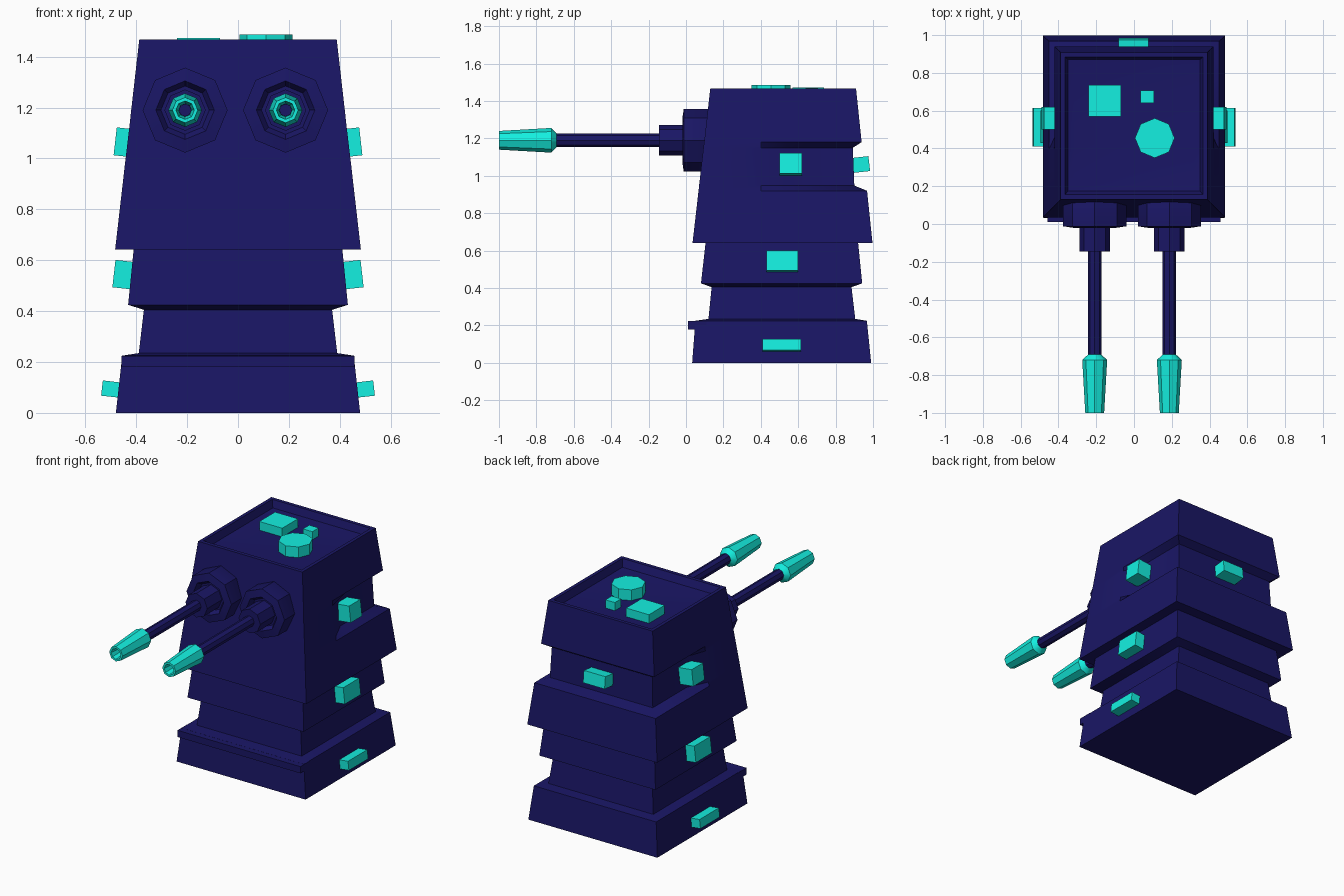
import bpy, bmesh, math
from mathutils import Matrix

if "Cube" in bpy.data.objects:
    bpy.data.objects.remove(bpy.data.objects["Cube"])


def material(name, color):
    m = bpy.data.materials.new(name)
    m.diffuse_color = color
    m.use_nodes = True
    m.node_tree.nodes["Principled BSDF"].inputs["Base Color"].default_value = m.diffuse_color
    return m


NAVY = material("navy_paint", (0.01, 0.008, 0.13, 1))
CYAN = material("cyan_glow", (0.007, 0.87, 0.75, 1))


def finish(name, bm, mat, smooth=True):
    bmesh.ops.recalc_face_normals(bm, faces=bm.faces)
    me = bpy.data.meshes.new(name)
    bm.to_mesh(me)
    bm.free()
    me.materials.append(mat)
    ob = bpy.data.objects.new(name, me)
    bpy.context.collection.objects.link(ob)
    if smooth:
        bpy.ops.object.select_all(action='DESELECT')
        ob.select_set(True)
        bpy.context.view_layer.objects.active = ob
        bpy.ops.object.shade_smooth_by_angle(angle=math.radians(35))
    return ob


def skin(name, rings, mat, caps=True):
    """Bridge a list of equal-length point rings."""
    bm = bmesh.new()
    vs = [[bm.verts.new(p) for p in r] for r in rings]
    n = len(vs[0])
    for a, b in zip(vs, vs[1:]):
        for i in range(n):
            j = (i + 1) % n
            bm.faces.new((a[i], a[j], b[j], b[i]))
    if caps:
        bm.faces.new(vs[0])
        bm.faces.new(vs[-1])
    return finish(name, bm, mat)


def rect(z, w, y0, y1):
    return [(-w, y0, z), (w, y0, z), (w, y1, z), (-w, y1, z)]


def head_ring(z, w, y0, y1, d=0.0):
    # d pushes the rear half inwards, fading out along the sides
    half = [(w, y0, z), (w, 0.40, z), (w - d, 0.54, z), (w - d, y1 - d, z)]
    return half + [(-x, y, zz) for x, y, zz in reversed(half)]


def box(name, center, size, mat, rot=None):
    bm = bmesh.new()
    m = Matrix.Translation(center) @ (rot or Matrix()) @ Matrix.Diagonal((*size, 1))
    bmesh.ops.create_cube(bm, size=1, matrix=m)
    return finish(name, bm, mat, smooth=False)


def lathe_y(name, x, z, profile, mat, n=8):
    rings = [[(x + r * math.cos(math.tau * i / n), y, z + r * math.sin(math.tau * i / n))
              for i in range(n)] for r, y in profile]
    return skin(name, rings, mat)


# Stepped lower body
skin("lower_body", [
    rect(0, 0.48, 0.033, 0.99), rect(0.225, 0.455, 0.05, 0.967),
    rect(0.235, 0.39, 0.12, 0.905), rect(0.405, 0.37, 0.137, 0.885),
    rect(0.425, 0.432, 0.08, 0.942), rect(0.645, 0.41, 0.105, 0.92)], NAVY)
box("front_base_lip", (0, 0.06, 0.202), (0.915, 0.10, 0.045), NAVY)

# Head with rear groove and recessed roof
skin("head", [
    head_ring(0.642, 0.483, 0.035, 0.997), head_ring(0.92, 0.451, 0.067, 0.968),
    head_ring(0.948, 0.448, 0.07, 0.965, 0.065), head_ring(1.15, 0.424, 0.093, 0.942, 0.05),
    head_ring(1.18, 0.421, 0.097, 0.939), head_ring(1.468, 0.388, 0.13, 0.909),
    head_ring(1.468, 0.365, 0.155, 0.885), head_ring(1.42, 0.35, 0.175, 0.87),
    head_ring(1.415, 0.317, 0.21, 0.836)], NAVY)

# Twin guns
for side, x in (("left", -0.208), ("right", 0.187)):
    lathe_y(side + "_gun_barrel", x, 1.19, [
        (0.15, 0.16), (0.167, 0.13), (0.167, -0.012), (0.115, -0.02), (0.095, 0.01), (0.081, 0.01),
        (0.081, -0.145), (0.036, -0.145), (0.036, -0.72), (0.025, -0.93)], NAVY)
    lathe_y(side + "_gun_muzzle", x, 1.19, [
        (0.034, -0.69), (0.066, -0.72), (0.05, -1.0), (0.036, -1.0), (0.026, -0.92)], CYAN)

# Side lamps: outer x, y range, z, height
for name, ox, y0, y1, z, h in (("upper", 0.483, 0.50, 0.62, 1.062, 0.11),
                               ("middle", 0.488, 0.43, 0.60, 0.542, 0.108),
                               ("base", 0.535, 0.41, 0.615, 0.092, 0.06)):
    for s in (-1, 1):
        box(f"{name}_side_lamp_{'right' if s > 0 else 'left'}",
            (s * (ox - 0.05), (y0 + y1) / 2, z), (0.10, y1 - y0, h), CYAN,
            Matrix.Rotation(math.radians(-6.5 * s), 4, 'Y'))

# Rear lamp
box("rear_lamp", (-0.003, 0.93, 1.06), (0.16, 0.10, 0.08), CYAN,
    Matrix.Rotation(math.radians(6.5), 4, 'X'))

# Roof lamps
box("large_roof_lamp", (-0.155, 0.653, 1.44), (0.17, 0.167, 0.066), CYAN)
box("small_roof_lamp", (0.07, 0.673, 1.44), (0.07, 0.067, 0.06), CYAN)
skin("round_roof_lamp", [
    [(0.11 + r * math.cos(math.tau * i / 8), 0.455 + r * math.sin(math.tau * i / 8), z)
     for i in range(8)] for r, z in ((0.105, 1.41), (0.105, 1.487))], CYAN)
